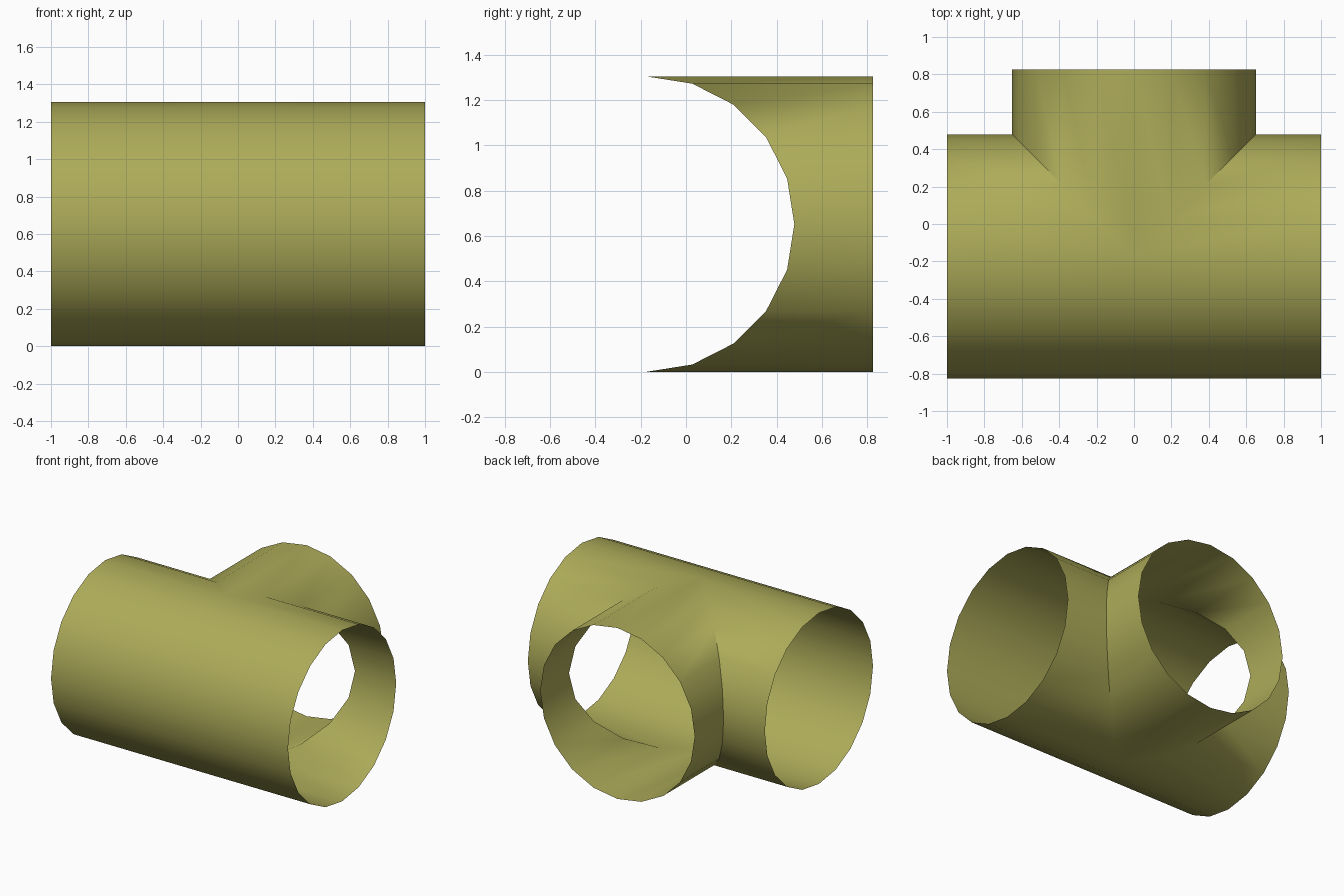
import bpy, bmesh, math
from mathutils import Vector

cube = bpy.data.objects.get("Cube")
if cube:
    bpy.data.objects.remove(cube, do_unlink=True)

RADIUS = 0.6525
REACH = 1.0          # axis crossing to each open end
SIDES = 20
AXIS = Vector((0, (RADIUS - REACH) / 2, RADIUS))

olive = bpy.data.materials.new("olive")
olive.use_nodes = True
olive.diffuse_color = (0.42, 0.41, 0.1, 1)
olive.node_tree.nodes["Principled BSDF"].inputs["Base Color"].default_value = olive.diffuse_color

bm = bmesh.new()


def add_panel(points, outward):
    """Add one wall panel facing the given outward direction."""
    face = bm.faces.new([bm.verts.new(AXIS + Vector(p)) for p in points])
    face.normal_update()
    if face.normal.dot(Vector(outward)) < 0:
        face.normal_flip()


for i in range(SIDES):
    a, b = (math.tau * k / SIDES for k in (i, i + 1))
    mid = (a + b) / 2
    (c0, h0), (c1, h1) = [(RADIUS * math.cos(t), RADIUS * math.sin(t)) for t in (a, b)]

    # Main pipe: left and right halves, mitred where the branch joins at the back
    for s in (-1, 1):
        add_panel([(s * REACH, c0, h0), (s * REACH, c1, h1),
                   (s * max(0, c1), c1, h1), (s * max(0, c0), c0, h0)],
                  (0, math.cos(mid), math.sin(mid)))

    # Branch pipe: from the mitre to the back opening
    add_panel([(c0, abs(c0), h0), (c1, abs(c1), h1), (c1, REACH, h1), (c0, REACH, h0)],
              (math.cos(mid), 0, math.sin(mid)))

bmesh.ops.remove_doubles(bm, verts=bm.verts, dist=0.0001)
mesh = bpy.data.meshes.new("tee_pipe")
bm.to_mesh(mesh)
bm.free()
mesh.materials.append(olive)

tee_pipe = bpy.data.objects.new("tee_pipe", mesh)
bpy.context.collection.objects.link(tee_pipe)

# Smooth walls with a crisp mitre seam
bpy.ops.object.select_all(action="DESELECT")
tee_pipe.select_set(True)
bpy.context.view_layer.objects.active = tee_pipe
bpy.ops.object.shade_smooth_by_angle(angle=math.radians(40))
